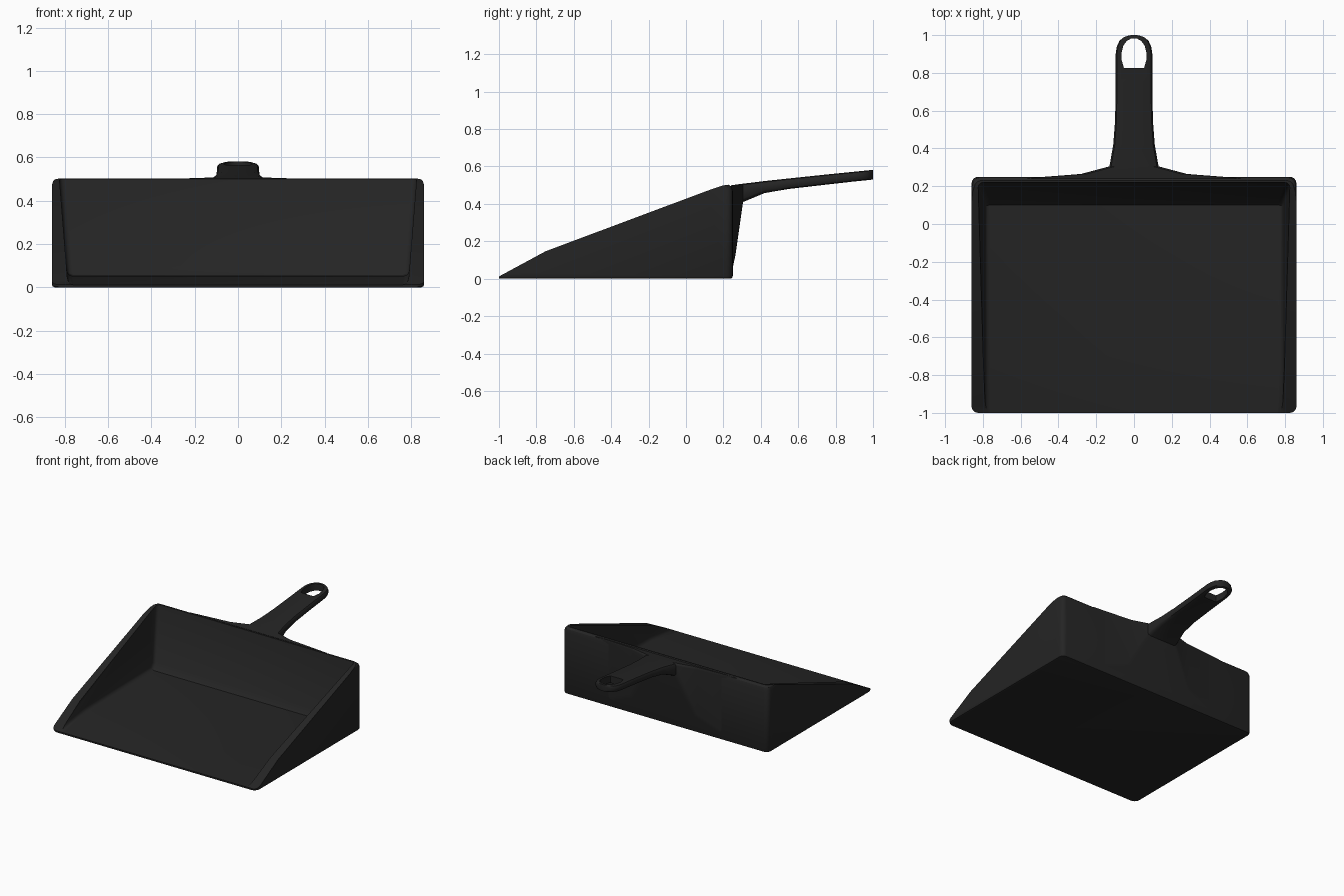
import bpy, bmesh, math

if "Cube" in bpy.data.objects:
    bpy.data.objects.remove(bpy.data.objects["Cube"])

black = bpy.data.materials.new("black_plastic")
black.diffuse_color = (0.018, 0.018, 0.018, 1)
black.use_nodes = True
black.node_tree.nodes["Principled BSDF"].inputs["Base Color"].default_value = black.diffuse_color


def to_object(name, bm):
    bmesh.ops.recalc_face_normals(bm, faces=bm.faces)
    mesh = bpy.data.meshes.new(name)
    bm.to_mesh(mesh)
    bm.free()
    obj = bpy.data.objects.new(name, mesh)
    bpy.context.collection.objects.link(obj)
    mesh.materials.append(black)
    return obj


def loft(rings):
    """Skin a list of equal-length closed rings and cap both ends."""
    bm = bmesh.new()
    rows = [[bm.verts.new(p) for p in ring] for ring in rings]
    n = len(rows[0])
    for a, b in zip(rows, rows[1:]):
        for i in range(n):
            bm.faces.new((a[i], a[(i + 1) % n], b[(i + 1) % n], b[i]))
    bm.faces.new(rows[0])
    bm.faces.new(rows[-1])
    bmesh.ops.recalc_face_normals(bm, faces=bm.faces)
    return bm


def cut(obj, tool, operation):
    mod = obj.modifiers.new("cut", 'BOOLEAN')
    mod.operation, mod.solver, mod.object = operation, 'EXACT', tool
    bpy.context.view_layer.objects.active = obj
    bpy.ops.object.modifier_apply(modifier=mod.name)
    bpy.data.objects.remove(tool)


def smooth(obj, angle):
    bpy.ops.object.select_all(action='DESELECT')
    obj.select_set(True)
    bpy.context.view_layer.objects.active = obj
    bpy.ops.object.shade_smooth_by_angle(angle=math.radians(angle))


# Pan: rounded block with softened lower and upper edges
R = 0.035
plan = []
for cx, cy, start in ((0.86 - R, 0.25 - R, 0), (R - 0.86, 0.25 - R, 90),
                      (R - 0.86, R - 1, 180), (0.86 - R, R - 1, 270)):
    for k in range(5):
        a = math.radians(start + 22.5 * k)
        plan.append((cx + R * math.cos(a), cy + R * math.sin(a)))


def plan_ring(z, inset):
    # the front lip keeps its full depth so it ends in a thin edge
    return [(x * (1 - inset / 0.86), y - (inset if y > 0 else 0), z) for x, y in plan]


pan = to_object("pan", loft([plan_ring(0, 0.012), plan_ring(0.004, 0.004), plan_ring(0.014, 0),
                             plan_ring(0.47, 0), plan_ring(0.49, 0.006), plan_ring(0.503, 0.02)]))

# Slanted side profile
side = [(-1.05, -0.1), (-1.05, -0.015), (-0.75, 0.147), (0.1, 0.465), (0.15, 0.483),
        (0.2, 0.499), (0.25, 0.505), (0.4, 0.51), (0.4, -0.1)]
cut(pan, to_object("side_cutter", loft([[(x, y, z) for y, z in side] for x in (-1, 1)])), 'INTERSECT')

# Hollow with drafted walls and filleted corners
hollow = [(-1.2, -0.015), (-0.7, 0.052), (0.1, 0.058), (0.135, 0.1), (0.22, 0.5),
          (0.24, 0.6), (0.24, 0.7), (-1.2, 0.7)]
bm = loft([[(s * (0.785 + 0.08 * z), y, z) for y, z in hollow] for s in (-1, 1)])
edges = [e for e in bm.edges if e.verts[0].co.x * e.verts[1].co.x > 0
         and max(v.co.z for v in e.verts) < 0.65]
bmesh.ops.bevel(bm, geom=edges, offset=0.025, segments=3, profile=0.5, affect='EDGES')
cut(pan, to_object("hollow_cutter", bm), 'DIFFERENCE')
smooth(pan, 30)


# Handle: flares out of the back wall, then runs to a rounded tip
def section(y, w, low, high):
    h = high - low
    c, d = min(0.25 * w, 0.03), min(0.3 * h, 0.018)
    half = [(w - c, high), (w - 0.3 * c, high - 0.3 * d), (w, high - d),
            (w, low + d), (w - 0.3 * c, low + 0.3 * d), (w - c, low)]
    return [(x, y, z) for x, z in half] + [(-x, y, z) for x, z in reversed(half)]


stations = [(0.24, 0.60, 0.01, 0.499), (0.265, 0.28, 0.13, 0.503), (0.305, 0.13, 0.41, 0.508),
            (0.42, 0.11, 0.458, 0.522), (0.55, 0.10, 0.48, 0.536), (0.75, 0.097, 0.503, 0.557),
            (0.90, 0.097, 0.52, 0.572), (0.94, 0.091, 0.524, 0.576), (0.97, 0.077, 0.527, 0.579),
            (0.988, 0.055, 0.529, 0.581), (0.997, 0.032, 0.531, 0.581), (1.0, 0.015, 0.532, 0.581)]
handle = to_object("handle", loft([section(*s) for s in stations]))

# Hanging hole
right = [(0.053, 0.825), (0.066, 0.87), (0.065, 0.91), (0.056, 0.945), (0.038, 0.97), (0.015, 0.982)]
hole = right + [(-x, y) for x, y in reversed(right)]
cut(handle, to_object("hole_cutter", loft([[(x, y, z) for x, y in hole] for z in (0.4, 0.7)])), 'DIFFERENCE')
smooth(handle, 40)
